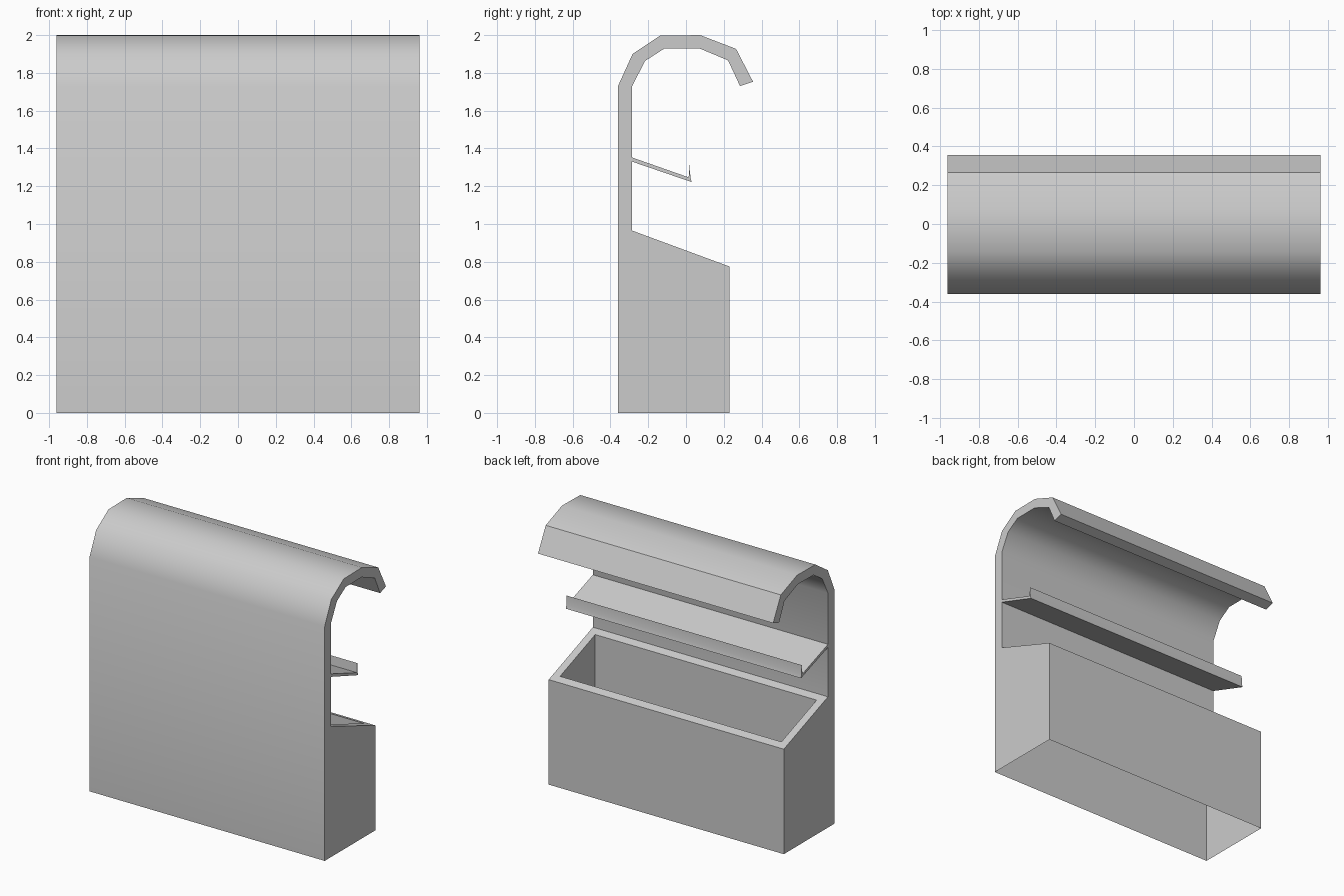
import bpy, bmesh, math

if "Cube" in bpy.data.objects:
    bpy.data.objects.remove(bpy.data.objects["Cube"])

HALF = 0.96  # half width along x


def extruded(profile):
    """Closed (y, z) profile swept across the full width."""
    bm = bmesh.new()
    face = bm.faces.new([bm.verts.new((-HALF, y, z)) for y, z in profile])
    ext = bmesh.ops.extrude_face_region(bm, geom=[face], use_keep_orig=True)
    verts = [g for g in ext["geom"] if isinstance(g, bmesh.types.BMVert)]
    bmesh.ops.translate(bm, verts=verts, vec=(2 * HALF, 0, 0))
    bmesh.ops.recalc_face_normals(bm, faces=bm.faces)
    return bm


def finish(bm, name, angle):
    mesh = bpy.data.meshes.new(name)
    bm.to_mesh(mesh)
    bm.free()
    obj = bpy.data.objects.new(name, mesh)
    bpy.context.collection.objects.link(obj)
    bpy.ops.object.select_all(action="DESELECT")
    obj.select_set(True)
    bpy.context.view_layer.objects.active = obj
    bpy.ops.object.shade_smooth_by_angle(angle=math.radians(angle))
    return obj


# Cabinet: bin base, tall panel and curled hood in one outline
bm = extruded([
    (-0.36, 0), (-0.36, 1.73), (-0.283, 1.9), (-0.138, 1.997), (0.075, 2.0),
    (0.265, 1.927), (0.355, 1.753), (0.286, 1.73), (0.223, 1.866),
    (0.07, 1.93), (-0.116, 1.928), (-0.217, 1.863), (-0.285, 1.73),
    (-0.285, 0.965), (0.23, 0.775), (0.23, 0),
])

# Open underside
bottom = [f for f in bm.faces if all(v.co.z < 0.001 for v in f.verts)]
bmesh.ops.delete(bm, geom=bottom, context="FACES_ONLY")

# Sunken bin behind a sloping rim
rim = [f for f in bm.faces if len(f.verts) == 4
       and abs(f.calc_center_median().z - 0.87) < 0.01 and f.normal.z > 0.5]
bmesh.ops.inset_region(bm, faces=rim, thickness=0.056, use_even_offset=True)
well = bmesh.ops.extrude_discrete_faces(bm, faces=rim)["faces"]
bmesh.ops.translate(bm, verts=well[0].verts[:], vec=(0, 0, -0.5))
finish(bm, "cabinet", 38)

# Thin sloping shelf with an upturned lip
finish(extruded([
    (-0.285, 1.33), (0.03, 1.222), (0.023, 1.25), (0.02, 1.315),
    (0.014, 1.247), (-0.285, 1.352),
]), "shelf", 38)
